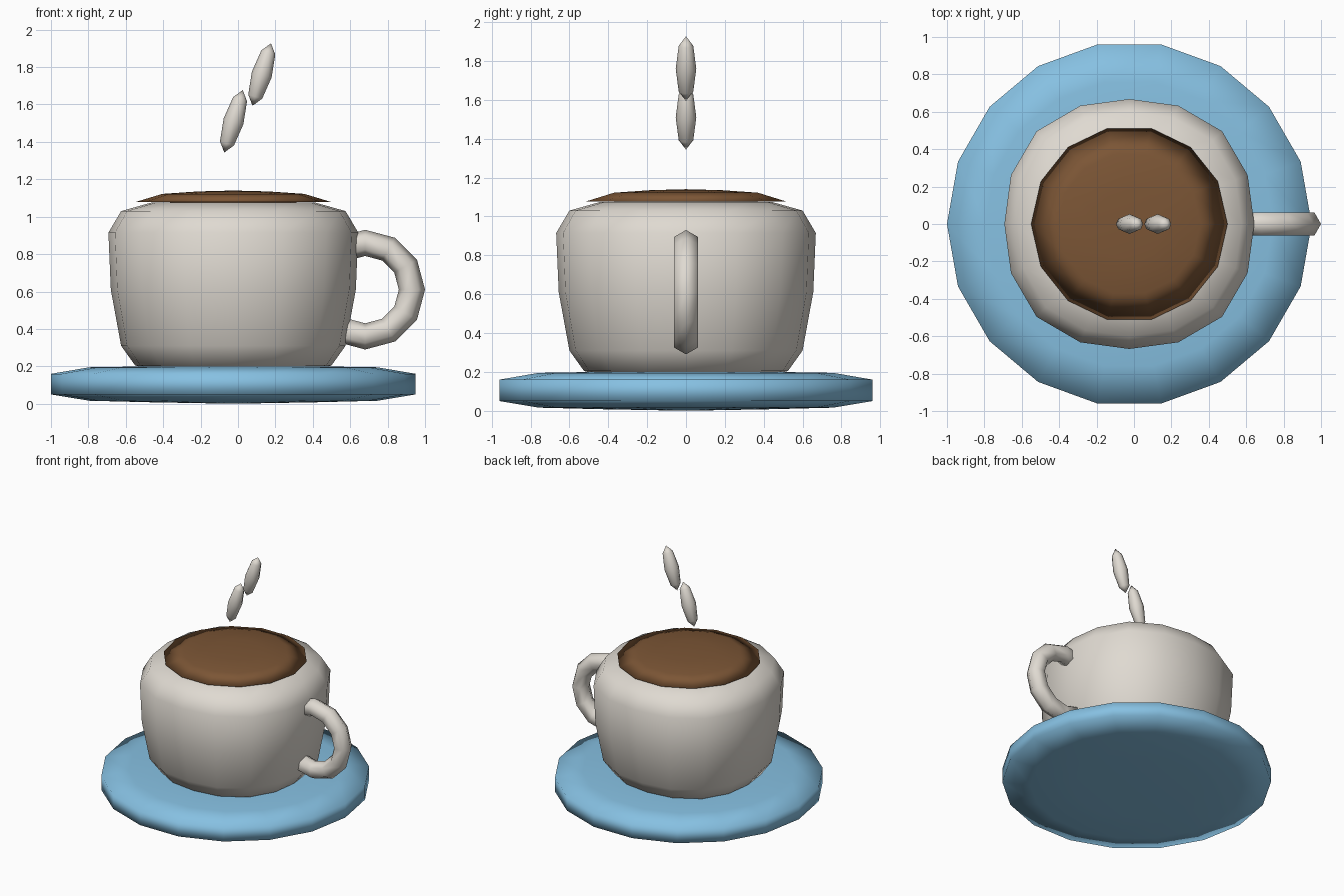
import bpy, bmesh, math
from mathutils import Matrix, Vector

if "Cube" in bpy.data.objects:
    bpy.data.objects.remove(bpy.data.objects["Cube"])

CX = -0.025  # shared axis of cup, coffee and saucer


def material(name, color):
    m = bpy.data.materials.new(name)
    m.diffuse_color = (*color, 1)
    m.use_nodes = True
    m.node_tree.nodes["Principled BSDF"].inputs["Base Color"].default_value = m.diffuse_color
    return m


white = material("warm_white", (0.74, 0.70, 0.64))
blue = material("saucer_blue", (0.24, 0.53, 0.76))
brown = material("coffee_brown", (0.20, 0.092, 0.036))


def finish(name, bm, mat):
    bmesh.ops.recalc_face_normals(bm, faces=bm.faces)
    me = bpy.data.meshes.new(name)
    bm.to_mesh(me)
    bm.free()
    me.materials.append(mat)
    for p in me.polygons:
        p.use_smooth = True
    ob = bpy.data.objects.new(name, me)
    bpy.context.collection.objects.link(ob)
    return ob


def bridge(bm, rings):
    """Join successive vertex rings with quads."""
    for a, b in zip(rings, rings[1:]):
        n = len(a)
        for i in range(n):
            j = (i + 1) % n
            bm.faces.new((a[i], a[j], b[j], b[i]))


def lathe(name, profile, sides, mat, squareness=0.0):
    """Revolve (r, z) points; first and last points lie on the axis."""
    bm = bmesh.new()
    rings = []
    for r, z in profile[1:-1]:
        ring = []
        for i in range(sides):
            a = 2 * math.pi * i / sides
            k = r * (1 + squareness * math.sin(2 * a) ** 2)
            ring.append(bm.verts.new((CX + k * math.cos(a), k * math.sin(a), z)))
        rings.append(ring)
    bridge(bm, rings)
    for (_, z), ring in ((profile[0], rings[0]), (profile[-1], rings[-1])):
        tip = bm.verts.new((CX, 0, z))
        for i in range(sides):
            bm.faces.new((ring[i], ring[(i + 1) % sides], tip))
    return finish(name, bm, mat)


# Saucer: rounded disc
lathe("saucer", [(0, 0), (0.45, 0.008), (0.77, 0.016), (0.975, 0.05),
                 (0.975, 0.16), (0.77, 0.195), (0.45, 0.2), (0, 0.2)], 18, blue)

# Cup: slightly squared round body
lathe("cup", [(0, 0.17), (0.42, 0.175), (0.525, 0.205), (0.6, 0.31), (0.655, 0.61),
              (0.668, 0.915), (0.6, 1.03), (0.44, 1.075), (0, 1.078)], 16, white, 0.05)

# Coffee: shallow dome
lathe("coffee", [(0, 1.076), (0.525, 1.078), (0.38, 1.122), (0.19, 1.135), (0, 1.14)],
      14, brown)

# Handle: open hexagonal ring with its ends inside the cup
bm = bmesh.new()
rings = []
for step in range(-4, 5):
    a = math.radians(30 * step)
    ring = []
    for i in range(6):
        b = math.radians(60 * i)
        d = 0.25 + 0.07 * math.cos(b)
        ring.append(bm.verts.new((0.68 + d * math.cos(a), 0.07 * math.sin(b),
                                  0.61 + d * math.sin(a))))
    rings.append(ring)
bridge(bm, rings)
bm.faces.new(rings[0])
bm.faces.new(rings[-1])
finish("handle", bm, white)

# Steam: two tilted slender puffs
for name, x, z in (("steam_lower", -0.024, 1.51), ("steam_upper", 0.127, 1.76)):
    bm = bmesh.new()
    m = (Matrix.Translation((x, 0, z)) @ Matrix.Rotation(math.radians(16.5), 4, 'Y')
         @ Matrix.Diagonal((0.055, 0.053, 0.174, 1)))
    bmesh.ops.create_uvsphere(bm, u_segments=8, v_segments=4, radius=1, matrix=m)
    finish(name, bm, white)
